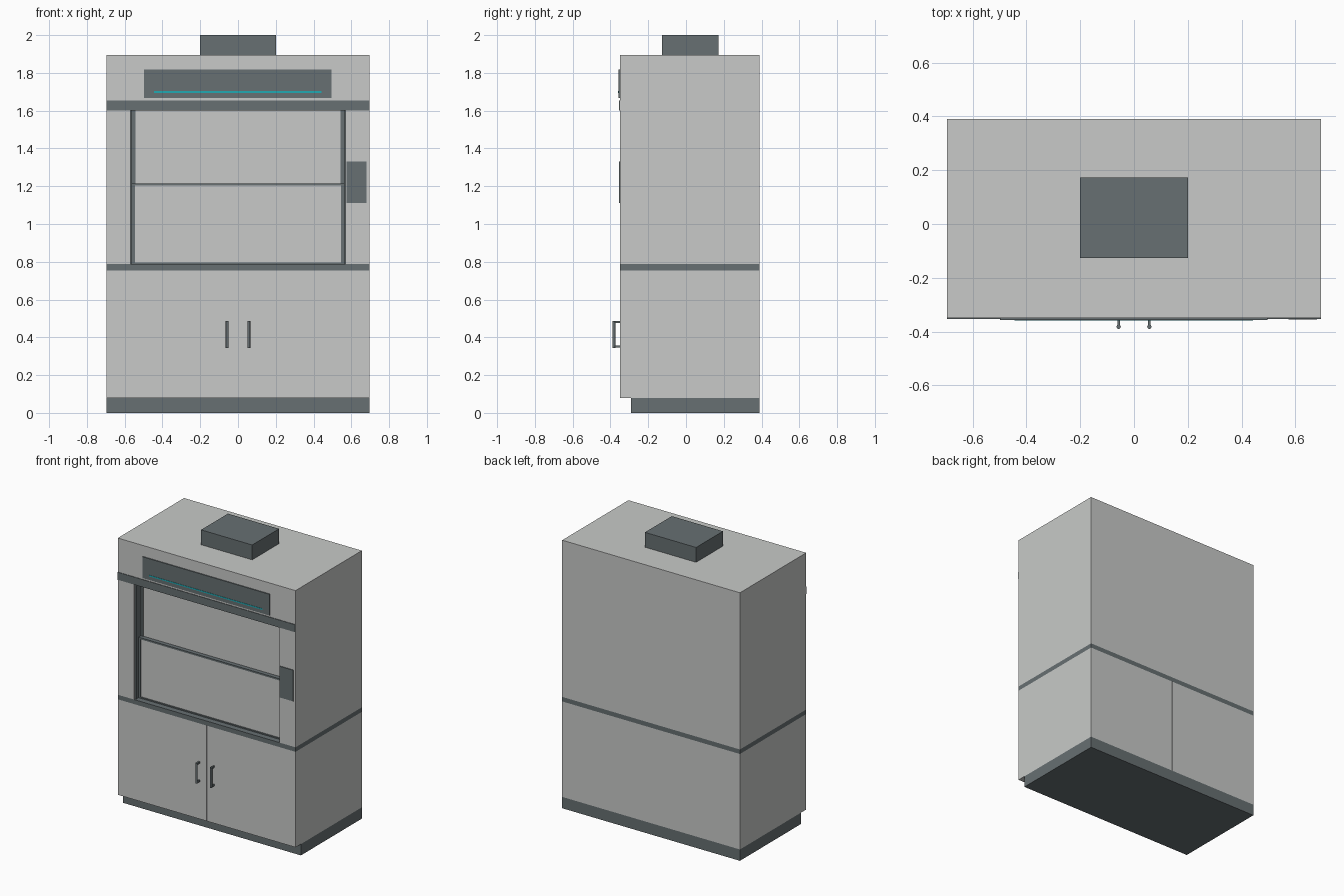
import bpy

if "Cube" in bpy.data.objects:
    bpy.data.objects.remove(bpy.data.objects["Cube"])


def material(name, rgb):
    m = bpy.data.materials.new(name)
    m.diffuse_color = (*rgb, 1)
    m.use_nodes = True
    m.node_tree.nodes["Principled BSDF"].inputs["Base Color"].default_value = m.diffuse_color
    return m


PALE = material("pale grey", (0.58, 0.59, 0.58))
SLATE = material("slate grey", (0.135, 0.16, 0.168))
TEAL = material("teal", (0.015, 0.40, 0.45))


def box(name, x, y, z, mat):
    """Box from (min, max) pairs on each axis."""
    bpy.ops.mesh.primitive_cube_add(size=1)
    o = bpy.context.object
    o.name = name
    for v in o.data.vertices:
        v.co = [r[0] if c < 0 else r[1] for c, r in zip(v.co, (x, y, z))]
    o.data.materials.append(mat)
    return o


def sided(s, a, b):
    """x range a..b mirrored to side s."""
    return (min(s * a, s * b), max(s * a, s * b))


W, F, B = 0.695, -0.35, 0.39

# Base: recessed plinth, two cupboards, worktop
box("plinth", (-W, W), (-0.29, B), (0, 0.08), SLATE)
box("worktop", (-W, W), (F, B), (0.755, 0.787), SLATE)

# Upper cabinet: back wall, header and exhaust collar
box("back_wall", (-0.57, 0.57), (0.36, B), (0.787, 1.602), PALE)
box("header", (-W, W), (F, B), (1.602, 1.895), PALE)
box("header_trim", (-W, W), (F - 0.004, F), (1.602, 1.655), SLATE)
box("exhaust_collar", (-0.2, 0.2), (-0.127, 0.173), (1.895, 2.0), SLATE)

# Parts repeated on both sides
for s, side in ((-1, "left"), (1, "right")):
    box(side + "_cupboard", sided(s, 0.001, W), (F, B), (0.08, 0.755), PALE)
    box(side + "_side_wall", sided(s, 0.57, W), (F, B), (0.787, 1.602), PALE)
    box(side + "_sash_track", sided(s, 0.56, 0.57), (-0.335, -0.25), (0.787, 1.602), SLATE)
    box(side + "_lower_sash_stile", sided(s, 0.545, 0.56), (-0.31, -0.29), (0.787, 1.215), SLATE)
    box(side + "_upper_sash_stile", sided(s, 0.542, 0.56), (-0.285, -0.265), (1.2, 1.602), SLATE)

    # Door handle: round grip on two short posts
    hx = s * 0.057
    bpy.ops.mesh.primitive_cylinder_add(vertices=16, radius=0.008, depth=0.143,
                                        location=(hx, -0.382, 0.416))
    grip = bpy.context.object
    grip.name = side + "_handle_grip"
    grip.data.materials.append(SLATE)
    bpy.ops.object.shade_smooth_by_angle()
    for z, end in ((0.351, "lower"), (0.481, "upper")):
        box(f"{side}_handle_{end}_post", (hx - 0.005, hx + 0.005), (-0.382, F),
            (z - 0.006, z + 0.006), SLATE)

# Sliding sashes
box("lower_sash_pane", (-0.545, 0.545), (-0.303, -0.293), (0.795, 1.203), PALE)
box("upper_sash_pane", (-0.542, 0.542), (-0.28, -0.27), (1.2, 1.602), PALE)
box("sash_meeting_rail", (-0.56, 0.56), (-0.31, -0.265), (1.203, 1.215), SLATE)
box("sash_bottom_rail", (-0.56, 0.56), (-0.31, -0.29), (0.787, 0.795), SLATE)

# Front panels and status light strip
box("display_panel", (-0.498, 0.496), (F - 0.007, F), (1.668, 1.818), SLATE)
box("status_light", (-0.445, 0.443), (F - 0.009, F - 0.006), (1.694, 1.703), TEAL)
box("control_panel", (0.575, 0.681), (F - 0.006, F), (1.11, 1.33), SLATE)
